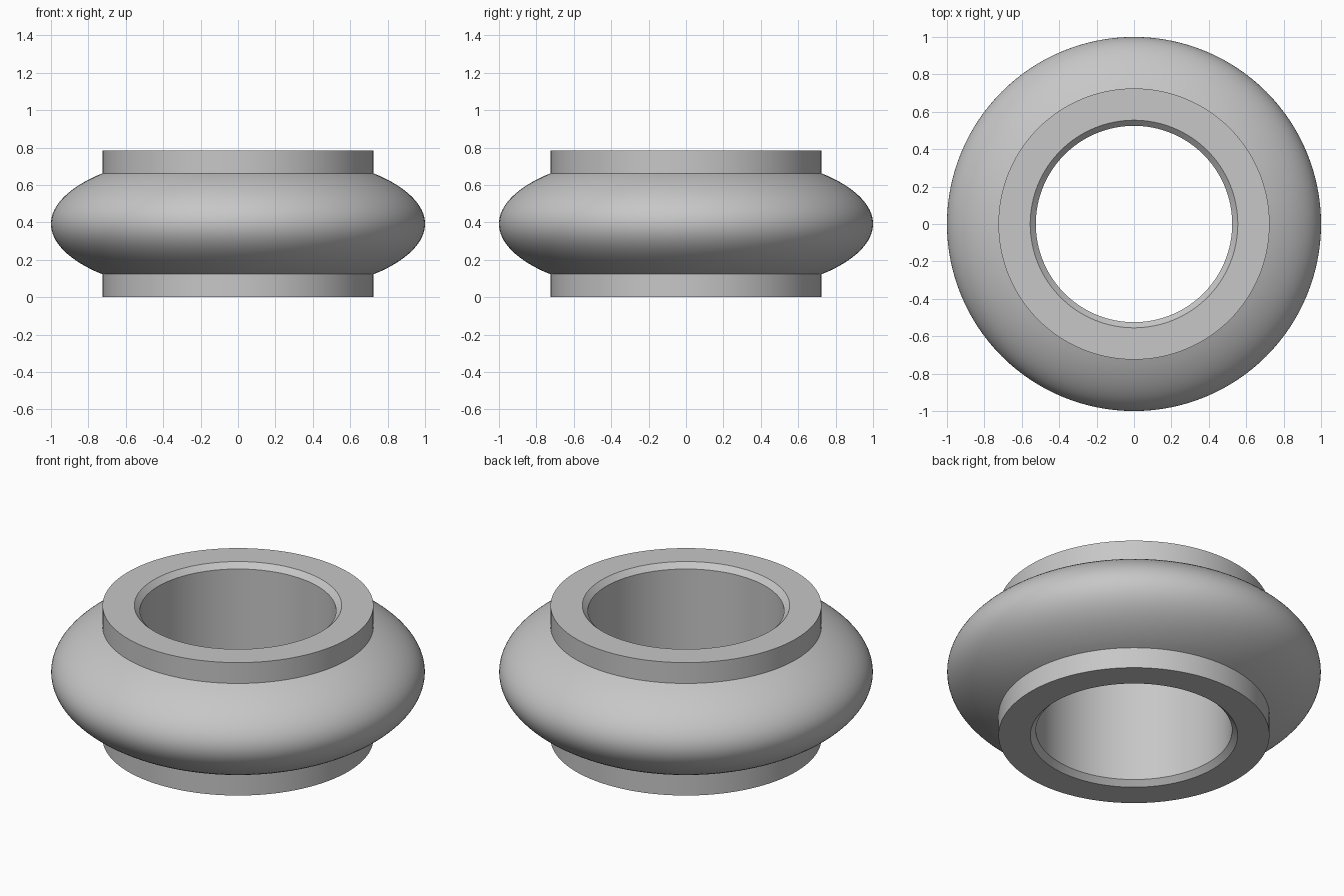
import bpy
import bmesh
from math import asin, cos, sin, radians, tau

if "Cube" in bpy.data.objects:
    bpy.data.objects.remove(bpy.data.objects["Cube"], do_unlink=True)

HEIGHT = 0.785
MID = HEIGHT / 2
COLLAR_R = 0.725
COLLAR_H = 0.123
BORE_R = 0.525
CHAMFER = 0.03
SEGMENTS = 128
BULGE_STEPS = 32

# Plain grey material
grey = bpy.data.materials.new("plain_grey")
grey.use_nodes = True
colour = (0.57, 0.57, 0.57, 1)
grey.diffuse_color = colour
grey.node_tree.nodes["Principled BSDF"].inputs["Base Color"].default_value = colour


def lathe(name, profile, material):
    """Revolve a closed (radius, z) profile around the z axis."""
    bm = bmesh.new()
    rings = []
    for i in range(SEGMENTS):
        a = tau * i / SEGMENTS
        rings.append([bm.verts.new((r * cos(a), r * sin(a), z)) for r, z in profile])
    n = len(profile)
    for i in range(SEGMENTS):
        here, there = rings[i], rings[(i + 1) % SEGMENTS]
        for j in range(n):
            k = (j + 1) % n
            bm.faces.new((here[j], there[j], there[k], here[k]))
    bmesh.ops.recalc_face_normals(bm, faces=bm.faces)
    mesh = bpy.data.meshes.new(name)
    bm.to_mesh(mesh)
    bm.free()
    mesh.materials.append(material)
    obj = bpy.data.objects.new(name, mesh)
    bpy.context.collection.objects.link(obj)
    return obj


# Flattened-sphere bulge between the two collars
limit = asin((MID - COLLAR_H) / MID)
bulge = []
for i in range(BULGE_STEPS + 1):
    t = limit * (2 * i / BULGE_STEPS - 1)
    bulge.append((cos(t), MID + MID * sin(t)))
bulge[0] = (COLLAR_R, COLLAR_H)
bulge[-1] = (COLLAR_R, HEIGHT - COLLAR_H)

# Lower half of the collar and chamfered bore, mirrored for the upper half
lower = [(BORE_R, CHAMFER), (BORE_R + CHAMFER, 0), (COLLAR_R, 0)]
upper = [(r, HEIGHT - z) for r, z in reversed(lower)]
ring = lathe("collared_ring", lower + bulge + upper, grey)

# Smooth curved surfaces, crisp collar and chamfer edges
bpy.ops.object.select_all(action="DESELECT")
ring.select_set(True)
bpy.context.view_layer.objects.active = ring
bpy.ops.object.shade_smooth_by_angle(angle=radians(25))
